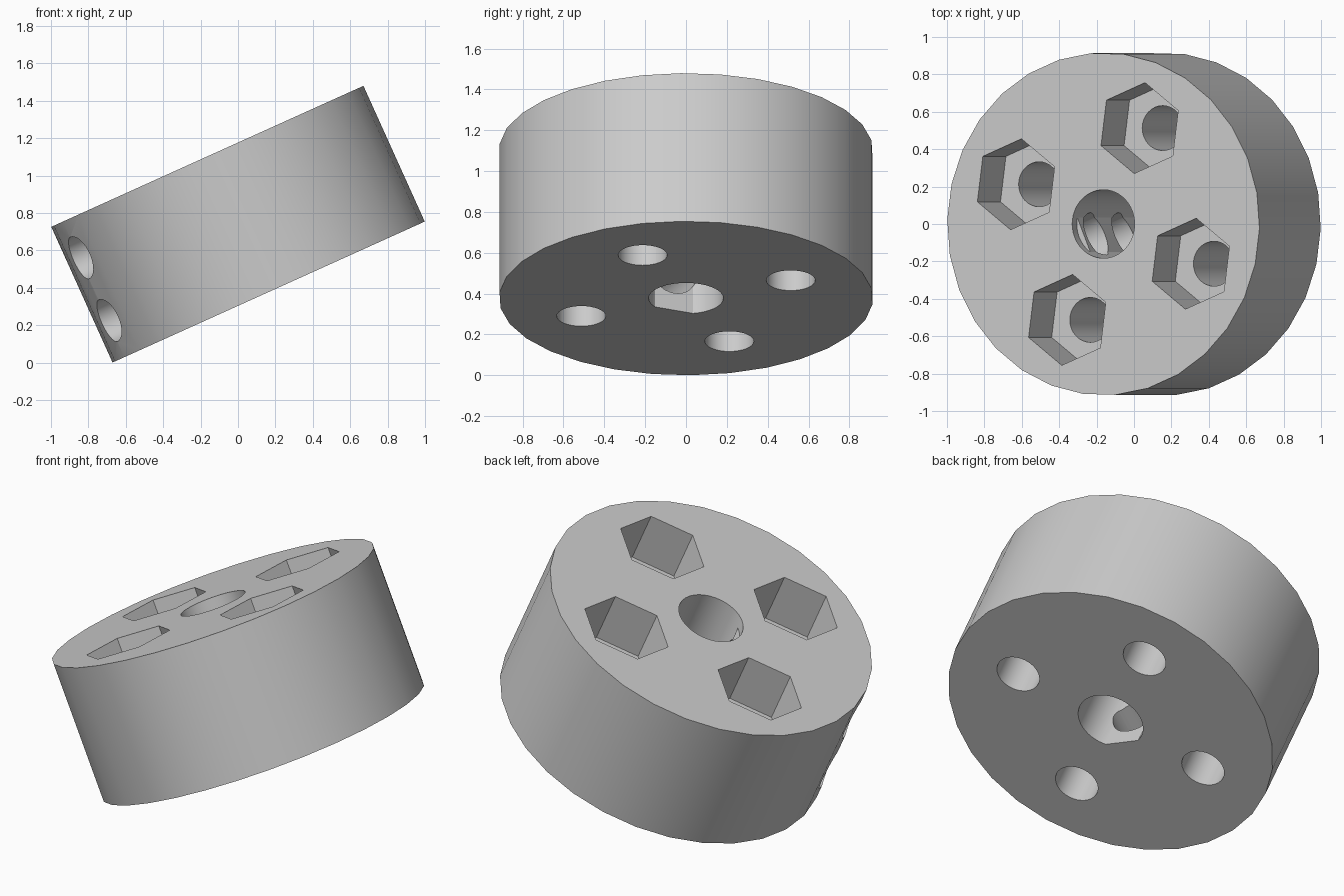
import bpy
import math
from mathutils import Matrix, Vector
import bmesh

if "Cube" in bpy.data.objects:
    bpy.data.objects.remove(bpy.data.objects["Cube"], do_unlink=True)

RADIUS, HALF = 0.916, 0.398
BORE, FLAT = 0.183, 0.153
BOLT_CIRCLE, BOLT, NUT, NUT_DEPTH = 0.555, 0.12, 0.245, 0.3

# Whole part leans over sideways and is turned about its own axis
PLACE = (Matrix.Translation((0, 0, 0.74))
         @ Matrix.Rotation(math.radians(-24.3), 4, "Y")
         @ Matrix.Rotation(math.radians(22.5), 4, "Z"))

grey = bpy.data.materials.new("plain grey")
grey.use_nodes = True
colour = (0.6, 0.6, 0.6, 1)
grey.diffuse_color = colour
grey.node_tree.nodes["Principled BSDF"].inputs["Base Color"].default_value = colour


def finish(name, bm):
    mesh = bpy.data.meshes.new(name)
    bm.to_mesh(mesh)
    bm.free()
    mesh.materials.append(grey)
    obj = bpy.data.objects.new(name, mesh)
    bpy.context.collection.objects.link(obj)
    return obj


def prism(name, radius, low, high, sides, at=(0, 0), turn=None):
    """Upright prism between two heights, optionally turned afterwards."""
    bm = bmesh.new()
    bmesh.ops.create_cone(
        bm, cap_ends=True, segments=sides, radius1=radius, radius2=radius,
        depth=high - low,
        matrix=Matrix.Translation((at[0], at[1], (low + high) / 2)))
    # Put a corner on the x axis
    first = max(bm.verts, key=lambda v: v.co.x)
    offset = math.atan2(first.co.y - at[1], first.co.x - at[0])
    bmesh.ops.rotate(bm, verts=bm.verts, cent=Vector((at[0], at[1], 0)),
                     matrix=Matrix.Rotation(-offset, 3, "Z"))
    if turn:
        bmesh.ops.transform(bm, matrix=turn, verts=bm.verts)
    return finish(name, bm)


def subtract(target, cutter):
    """Cut one object out of another and discard the cutter."""
    mod = target.modifiers.new("cut", "BOOLEAN")
    mod.operation, mod.solver, mod.object = "DIFFERENCE", "EXACT", cutter
    bpy.context.view_layer.update()
    graph = bpy.context.evaluated_depsgraph_get()
    result = bpy.data.meshes.new_from_object(target.evaluated_get(graph))
    target.modifiers.clear()
    target.data = result
    bpy.data.objects.remove(cutter, do_unlink=True)


# Round body
body = prism("hub_body", RADIUS, -HALF, HALF, 30)

# Shaft bore, round at the mouth and D-shaped below
bore = prism("bore_cutter", BORE, -1, 1, 48)
bm = bmesh.new()
bmesh.ops.create_cube(bm, size=2)
bmesh.ops.translate(bm, verts=bm.verts, vec=(-1 - FLAT, 0, HALF - 0.06 - 1))
subtract(bore, finish("flat_cutter", bm))
# Trim the leftover sliver below the flat by shortening the bore's far end
for v in bore.data.vertices:
    v.co.z = max(v.co.z, -0.6)
subtract(body, bore)

# Four bolt holes with hexagonal nut pockets
for k in range(4):
    angle = math.radians(45 + 90 * k)
    spot = (BOLT_CIRCLE * math.cos(angle), BOLT_CIRCLE * math.sin(angle))
    subtract(body, prism("bolt_cutter", BOLT, -1, 1, 32, spot))
    subtract(body, prism("nut_cutter", NUT, HALF - NUT_DEPTH, 1, 6, spot))

# Two radial set screw holes through the flat of the bore
for height in (-0.184, 0.184):
    turn = (Matrix.Translation((0, 0, height))
            @ Matrix.Rotation(math.radians(-90), 4, "Y"))
    subtract(body, prism("screw_cutter", 0.122, 0, 1.2, 32, turn=turn))

body.data.transform(PLACE)
bpy.ops.object.select_all(action="DESELECT")
body.select_set(True)
bpy.context.view_layer.objects.active = body
bpy.ops.object.shade_smooth_by_angle(angle=math.radians(30))
